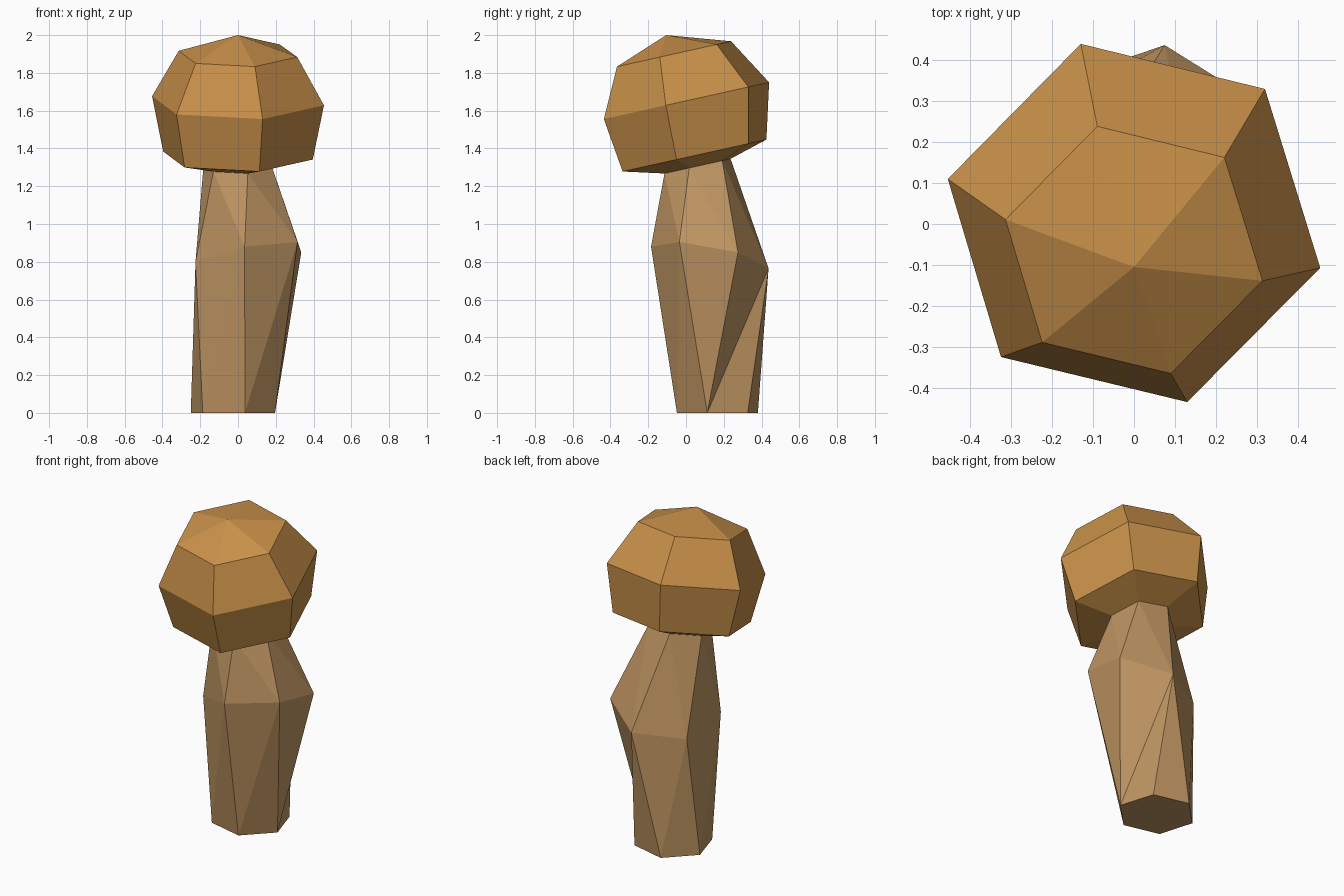
import bpy, bmesh
from mathutils import Vector

if "Cube" in bpy.data.objects:
    bpy.data.objects.remove(bpy.data.objects["Cube"])

TILT = 0.222  # slope of the leaning cap, z per y
N = 6

# irregular hexagon shared by the cap and the stem, counter-clockwise from the front
HEX = [(0.13, -0.435), (0.455, -0.107), (0.32, 0.33),
       (-0.13, 0.44), (-0.455, 0.11), (-0.325, -0.325)]


def material(name, color):
    m = bpy.data.materials.new(name)
    m.diffuse_color = (*color, 1.0)
    m.use_nodes = True
    m.node_tree.nodes["Principled BSDF"].inputs["Base Color"].default_value = m.diffuse_color
    return m


def ring(scale, cx, cy, cz, tilt=0.0):
    return [Vector((x * scale + cx, y * scale + cy, cz + y * scale * tilt)) for x, y in HEX]


def new_object(name, bm, mat):
    bmesh.ops.recalc_face_normals(bm, faces=bm.faces[:])
    me = bpy.data.meshes.new(name)
    bm.to_mesh(me)
    bm.free()
    me.materials.append(mat)
    ob = bpy.data.objects.new(name, me)
    bpy.context.collection.objects.link(ob)
    return ob


cap_color = material("ochre_cap", (0.58, 0.28, 0.067))
stem_color = material("tan_stem", (0.52, 0.30, 0.122))

neck = ring(0.40, 0, 0.06, 1.306, TILT)

# Cap: tilted rings from the neck to the pointed top
bm = bmesh.new()
rings = [neck,
         ring(0.87, 0, 0.043, 1.362, TILT),
         ring(1.0, 0, 0, 1.652, TILT),
         ring(0.69, 0, -0.065, 1.90, TILT)]
rows = [[bm.verts.new(p) for p in r] for r in rings]
for lo, hi in zip(rows, rows[1:]):
    for i in range(N):
        j = (i + 1) % N
        bm.faces.new((lo[i], lo[j], hi[j], hi[i]))
apex = bm.verts.new((0, -0.105, 2.0))
for i in range(N):
    bm.faces.new((rows[-1][i], rows[-1][(i + 1) % N], apex))
new_object("mushroom_cap", bm, cap_color)

# Stem: flat foot, bulging leaning middle, narrow neck
bm = bmesh.new()
bulge = [(0.035, -0.185, 0.88), (0.315, -0.035, 0.905), (0.335, 0.275, 0.85),
         (0.075, 0.437, 0.765), (-0.205, 0.285, 0.74), (-0.225, -0.025, 0.80)]
foot = [bm.verts.new(p) for p in ring(0.49, -0.027, 0.165, 0)]
mid = [bm.verts.new(p) for p in bulge]
top = [bm.verts.new(p) for p in neck]
for i in range(N):
    j = (i + 1) % N
    # upper band, split from the neck down to the next bulge corner
    bm.faces.new((mid[i], mid[j], top[i]))
    bm.faces.new((top[i], mid[j], top[j]))
    # lower band; the back right corner is bridged across by one long fold
    if i == 2:
        bm.faces.new((foot[1], mid[3], mid[2]))
        bm.faces.new((foot[2], foot[3], mid[3]))
    elif i == 1:
        bm.faces.new((foot[1], mid[2], mid[1]))
        bm.faces.new((foot[1], foot[2], mid[3]))
    else:
        bm.faces.new((foot[i], mid[j], mid[i]))
        bm.faces.new((foot[i], foot[j], mid[j]))
bm.faces.new(foot[::-1])
new_object("mushroom_stem", bm, stem_color)
